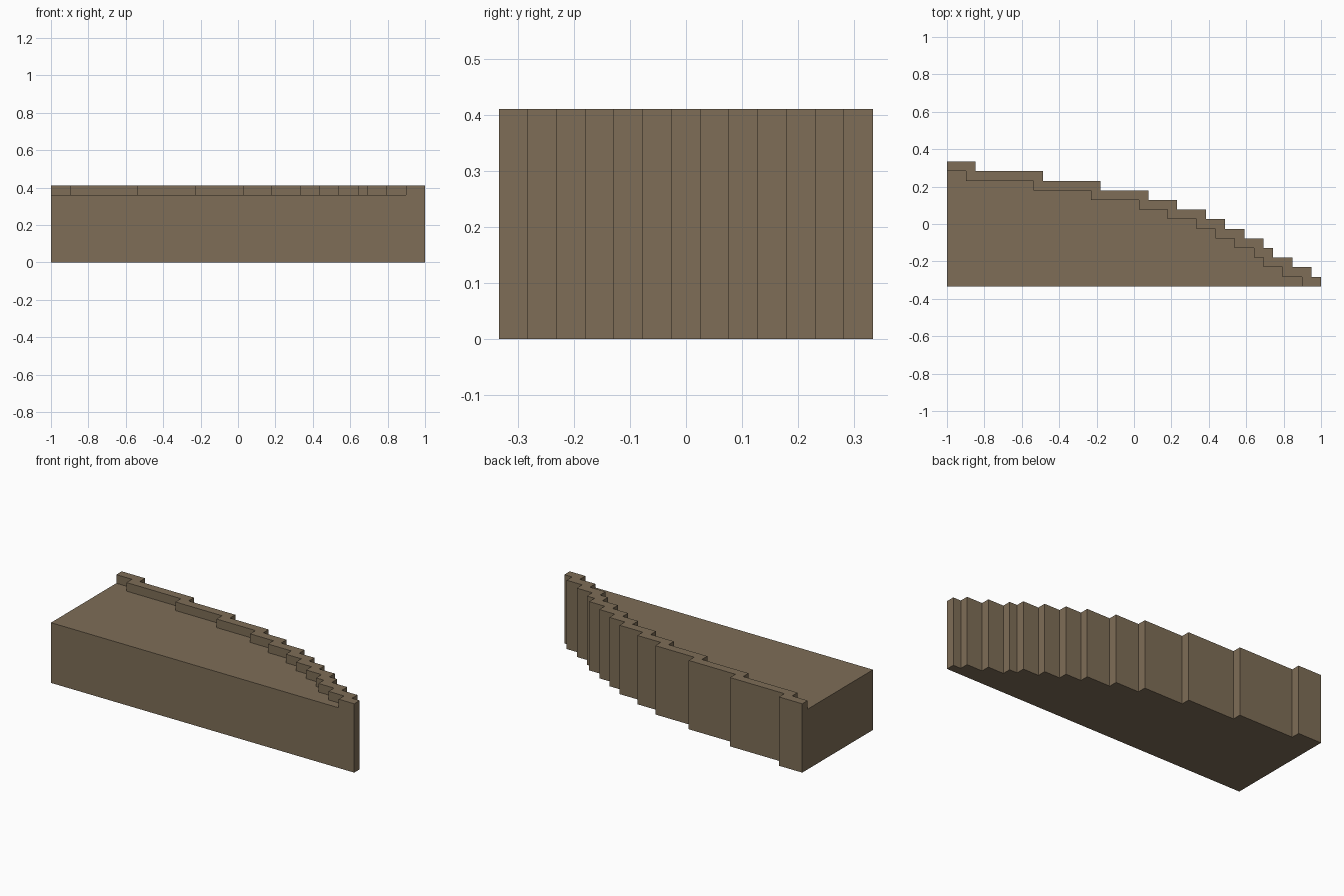
import bpy, bmesh

if "Cube" in bpy.data.objects:
    bpy.data.objects.remove(bpy.data.objects["Cube"])

U = 2 / 39                      # one grid cell
ENDS = [3, 10, 16, 21, 24, 27, 29, 31, 33, 34, 36, 38, 39]   # row lengths, back to front
LOW, HIGH = 7, 8                # floor and rim heights in cells

mat = bpy.data.materials.new("earth brown")
mat.diffuse_color = (0.21, 0.155, 0.095, 1)
mat.use_nodes = True
mat.node_tree.nodes["Principled BSDF"].inputs["Base Color"].default_value = mat.diffuse_color


def staircase(ends):
    """Stepped path from the left side to the front edge."""
    n = len(ends)
    path = [(0, n)]
    for i, x in enumerate(ends):
        path += [(x, n - i), (x, n - i - 1)]
    return path


outer = staircase(ENDS)
inner = staircase([x - 1 for x in ENDS[:-1]])

bm = bmesh.new()


def face(points):
    bm.faces.new([bm.verts.new((x * U - 1, (y - 6.5) * U, z * U)) for x, y, z in points])


def level(path, z):
    return [(x, y, z) for x, y in path]


def wall(path, z0, z1):
    for a, b in zip(path, path[1:]):
        face([(*a, z0), (*b, z0), (*b, z1), (*a, z1)])


# underside, sunken floor and stepped rim
face(level([(0, 0)] + outer, 0))
face(level([(0, 0)] + inner, LOW))
face(level(outer + inner[::-1], HIGH))

# stepped outer wall and low inner side of the rim
wall(outer, 0, HIGH)
wall(inner, LOW, HIGH)

# straight front and left sides, including the rim ends
face([(0, 0, 0), (39, 0, 0), (39, 0, HIGH), (37, 0, HIGH), (37, 0, LOW), (0, 0, LOW)])
face([(0, 0, 0), (0, 13, 0), (0, 13, HIGH), (0, 12, HIGH), (0, 12, LOW), (0, 0, LOW)])

bmesh.ops.remove_doubles(bm, verts=bm.verts, dist=1e-4)
bmesh.ops.recalc_face_normals(bm, faces=bm.faces)
mesh = bpy.data.meshes.new("stepped_rim_platform")
bm.to_mesh(mesh)
bm.free()
mesh.materials.append(mat)
bpy.context.collection.objects.link(bpy.data.objects.new("stepped_rim_platform", mesh))
